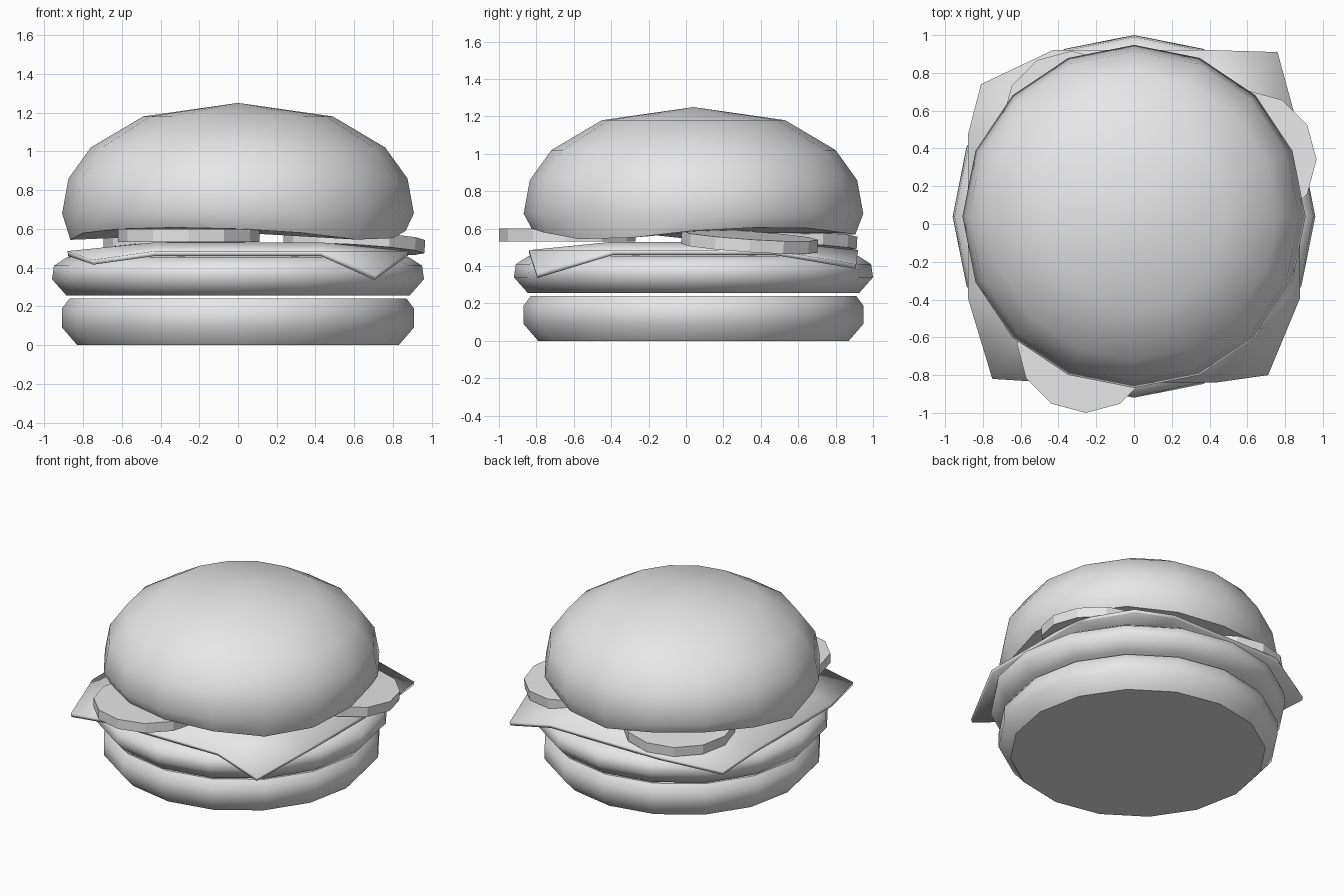
import bpy, bmesh, math
from mathutils import Vector

if "Cube" in bpy.data.objects:
    bpy.data.objects.remove(bpy.data.objects["Cube"], do_unlink=True)

grey = bpy.data.materials.new("light_grey")
grey.use_nodes = True
grey.diffuse_color = (0.8, 0.8, 0.8, 1)
grey.node_tree.nodes["Principled BSDF"].inputs["Base Color"].default_value = (0.8, 0.8, 0.8, 1)

CENTRE_Y = 0.04
SIDES = 16


def finish(name, bm, angle=None):
    """Turn a bmesh into a named object, optionally smooth shaded."""
    bmesh.ops.recalc_face_normals(bm, faces=bm.faces)
    mesh = bpy.data.meshes.new(name)
    bm.to_mesh(mesh)
    bm.free()
    mesh.materials.append(grey)
    obj = bpy.data.objects.new(name, mesh)
    bpy.context.collection.objects.link(obj)
    if angle:
        bpy.ops.object.select_all(action='DESELECT')
        obj.select_set(True)
        bpy.context.view_layer.objects.active = obj
        bpy.ops.object.shade_smooth_by_angle(angle=math.radians(angle))
    return obj


def lathe(name, profile, angle, rim=None):
    """Spin (radius, z) rings; rim(angle) may replace the first ring's height."""
    bm = bmesh.new()
    rings = []
    for i, (r, z) in enumerate(profile):
        if r == 0:
            rings.append([bm.verts.new((0, CENTRE_Y, z))] * SIDES)
            continue
        ring = []
        for k in range(SIDES):
            a = math.tau * k / SIDES
            height = rim(math.degrees(a)) if rim and i == 1 else z
            ring.append(bm.verts.new((r * math.cos(a), CENTRE_Y + r * math.sin(a), height)))
        rings.append(ring)
    for low, high in zip(rings, rings[1:]):
        for k in range(SIDES):
            n = (k + 1) % SIDES
            corners = list(dict.fromkeys((low[k], low[n], high[n], high[k])))
            bm.faces.new(corners)
    return finish(name, bm, angle)


# Bottom bun and patty
lathe("bottom_bun", [(0, 0), (0.83, 0), (0.908, 0.09), (0.908, 0.19), (0.87, 0.24), (0, 0.24)], 45)
lathe("patty", [(0, 0.255), (0.885, 0.255), (0.96, 0.34), (0.95, 0.41), (0.88, 0.455), (0, 0.47)], 56)


# Top bun, its rim lifted where the slices stick out
def lifted_rim(angle):
    lift = 0
    for centre, width in ((248, 72), (30, 60), (128, 52)):
        d = abs((angle - centre + 180) % 360 - 180)
        lift = max(lift, 1 - (d / width) ** 2)
    return 0.535 + 0.072 * lift


lathe("top_bun", [(0, 0.58), (0.865, 0.54), (0.908, 0.68), (0.875, 0.86),
                  (0.76, 1.02), (0.49, 1.18), (0, 1.25)], 50, lifted_rim)

# Cheese sheet draped over the patty, corners hanging
bm = bmesh.new()
corners = {(0, 0): (-0.75, -0.82, 0.44), (3, 0): (0.71, -0.80, 0.36),
           (0, 3): (-0.81, 0.74, 0.41), (3, 3): (0.76, 0.91, 0.41)}
steps = (-0.88, -0.43, 0.43, 0.88)
grid = {}
for i in range(4):
    for j in range(4):
        on_edge = i in (0, 3) or j in (0, 3)
        spot = (steps[i], steps[j] + CENTRE_Y, 0.485 if on_edge else 0.53)
        grid[i, j] = bm.verts.new(corners.get((i, j), spot))
for i in range(3):
    for j in range(3):
        bm.faces.new((grid[i, j], grid[i + 1, j], grid[i + 1, j + 1], grid[i, j + 1]))
cheese = finish("cheese_slice", bm, 35)
if cheese.data.polygons[4].normal.z < 0:
    cheese.data.flip_normals()
solid = cheese.modifiers.new("thickness", 'SOLIDIFY')
solid.thickness = 0.025
solid.offset = -1

# Round slices poking out under the top bun
slices = {"front_slice": ((-0.255, -0.635, 0.566), (0, 0, 1)),
          "left_slice": ((0.60, 0.34, 0.53), (0.06, 0.065, 1)),
          "back_slice": ((-0.33, 0.55, 0.545), (-0.04, 0.06, 1))}
for name, (place, normal) in slices.items():
    bm = bmesh.new()
    bmesh.ops.create_cone(bm, cap_ends=True, segments=12, radius1=0.365, radius2=0.365, depth=0.068)
    obj = finish(name, bm)
    obj.location = place
    tilt = Vector((0, 0, 1)).rotation_difference(Vector(normal))
    obj.rotation_euler = tilt.to_euler()
